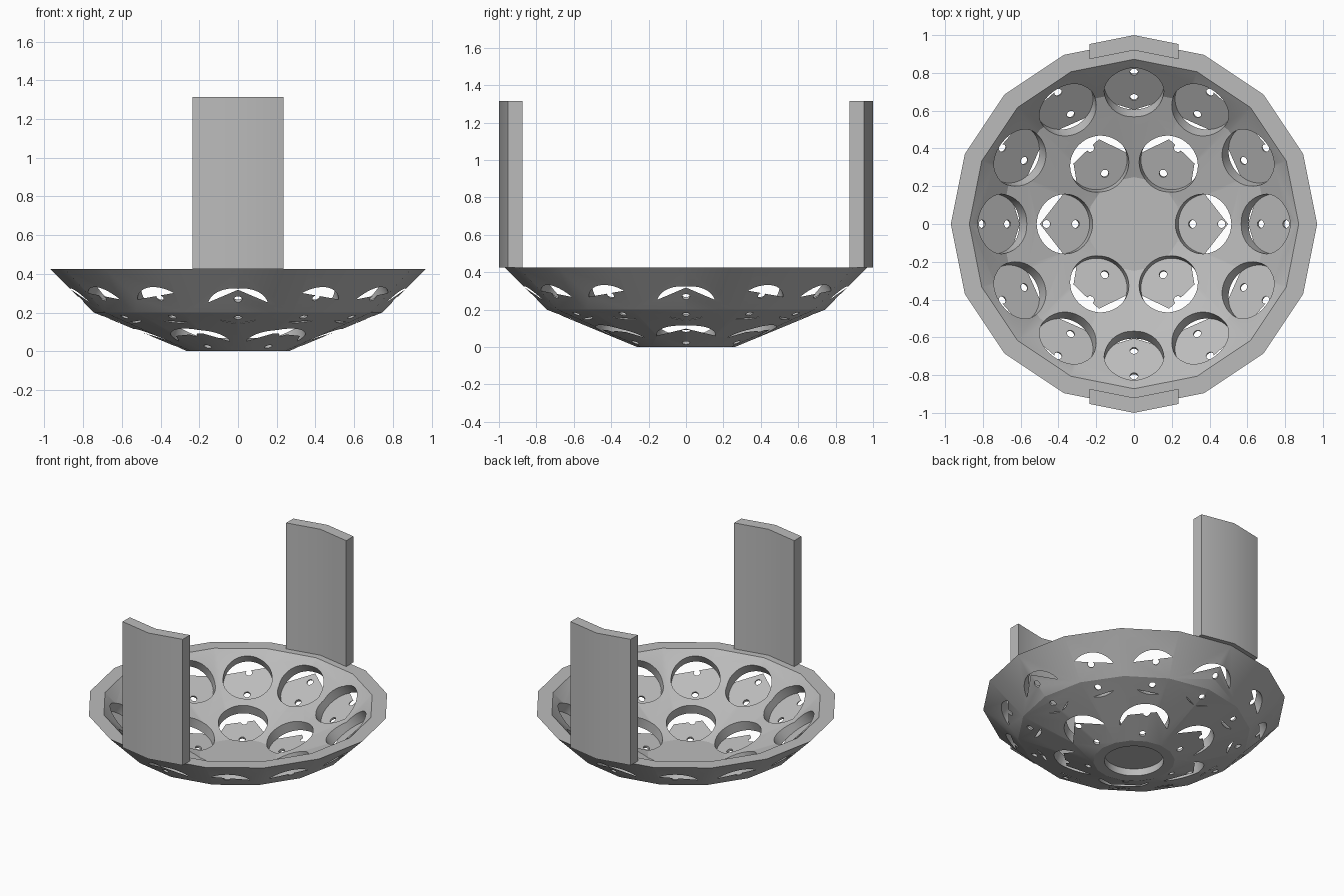
import bpy, bmesh, math
from mathutils import Matrix, Vector

if "Cube" in bpy.data.objects:
    bpy.data.objects.remove(bpy.data.objects["Cube"])

SIDES = 16
R_OUT, R_IN = 1.34, 1.27                      # faceted sphere radii
CZ = R_OUT * math.cos(math.radians(11.25))    # height of sphere centre
RIM_Z = 0.425
POCKET_R, FLOOR_D = 0.158, 1.309              # pocket radius, floor distance from centre
TILT = math.radians(17.14)

grey = bpy.data.materials.new("plain grey")
grey.diffuse_color = (0.5, 0.5, 0.5, 1)
grey.use_nodes = True
grey.node_tree.nodes["Principled BSDF"].inputs["Base Color"].default_value = grey.diffuse_color


def make_object(name, bm):
    bmesh.ops.recalc_face_normals(bm, faces=bm.faces)
    mesh = bpy.data.meshes.new(name)
    bm.to_mesh(mesh)
    bm.free()
    mesh.materials.append(grey)
    obj = bpy.data.objects.new(name, mesh)
    bpy.context.collection.objects.link(obj)
    return obj


def sphere_profile(radius):
    """Half profile of a faceted sphere, from the bottom up to the rim."""
    pts = []
    for deg in (11.25, 33.75):
        a = math.radians(deg)
        pts.append((radius * math.sin(a), CZ - radius * math.cos(a)))
    a = math.radians(56.25)
    r3, z3 = radius * math.sin(a), CZ - radius * math.cos(a)
    t = (RIM_Z - pts[1][1]) / (z3 - pts[1][1])
    pts.append((pts[1][0] + t * (r3 - pts[1][0]), RIM_Z))
    return pts


def add_cylinder(bm, tilt, azimuth, radius, near, far, offset=0.0, segments=40):
    """Cylinder along a ray from the sphere centre, between two distances."""
    turn = Matrix.Rotation(azimuth, 4, 'Z') @ Matrix.Rotation(-tilt, 4, 'Y')
    place = Matrix.Translation((0, 0, CZ)) @ turn @ Matrix.Translation((offset, 0, -(near + far) / 2))
    bmesh.ops.create_cone(bm, cap_ends=True, segments=segments, radius1=radius,
                          radius2=radius, depth=far - near, matrix=place)


def smooth(obj, degrees):
    bpy.ops.object.select_all(action='DESELECT')
    obj.select_set(True)
    bpy.context.view_layer.objects.active = obj
    bpy.ops.object.shade_smooth_by_angle(angle=math.radians(degrees))


# Bowl shell: outer and inner faceted profiles joined at the rim
bm = bmesh.new()
rings = []
for r, z in sphere_profile(R_OUT) + sphere_profile(R_IN)[::-1]:
    rings.append([bm.verts.new((r * math.cos(2 * math.pi * i / SIDES),
                                r * math.sin(2 * math.pi * i / SIDES), z))
                  for i in range(SIDES)])
for low, high in zip(rings, rings[1:]):
    for i in range(SIDES):
        j = (i + 1) % SIDES
        bm.faces.new((low[i], low[j], high[j], high[i]))
bm.faces.new(rings[0])
bm.faces.new(rings[-1])
bowl = make_object("bowl", bm)

# Cutters: two rings of round pockets, each with a pair of pin holes
pockets, pins = bmesh.new(), bmesh.new()
for count, tilt in ((6, TILT), (12, 2 * TILT)):
    for k in range(count):
        azimuth = 2 * math.pi * k / count
        add_cylinder(pockets, tilt, azimuth, POCKET_R, 1.12, FLOOR_D)
        for side in (-0.081, 0.081):
            add_cylinder(pins, tilt, azimuth, 0.021, 1.25, 1.45, side, 16)
# Round recess under the base
add_cylinder(pockets, 0, 0, 0.19, CZ - 0.05, CZ + 0.1)

for name, cutter_bm in (("pocket_cutter", pockets), ("pin_cutter", pins)):
    cutter = make_object(name, cutter_bm)
    cutter.hide_render = True
    cutter.hide_set(True)
    cut = bowl.modifiers.new(name, 'BOOLEAN')
    cut.operation = 'DIFFERENCE'
    cut.solver = 'EXACT'
    cut.object = cutter
bpy.context.view_layer.objects.active = bowl
for name in ("pocket_cutter", "pin_cutter"):
    bpy.ops.object.modifier_apply(modifier=name)
    bpy.data.objects.remove(bpy.data.objects[name])
smooth(bowl, 20)

# Upright panels: shallow bent plates standing on the rim, front and back
HALF_W = 0.235
for name, sign in (("front_panel", -1), ("back_panel", 1)):
    bm = bmesh.new()
    outline = [(-HALF_W, 0.953), (0, 1.0), (HALF_W, 0.953),
               (HALF_W, 0.873), (0, 0.92), (-HALF_W, 0.873)]
    base = [bm.verts.new((x, sign * y, RIM_Z)) for x, y in outline]
    face = bm.faces.new(base)
    top = bmesh.ops.extrude_face_region(bm, geom=[face])
    bmesh.ops.translate(bm, vec=Vector((0, 0, 1.315 - RIM_Z)),
                        verts=[v for v in top["geom"] if isinstance(v, bmesh.types.BMVert)])
    smooth(make_object(name, bm), 30)
